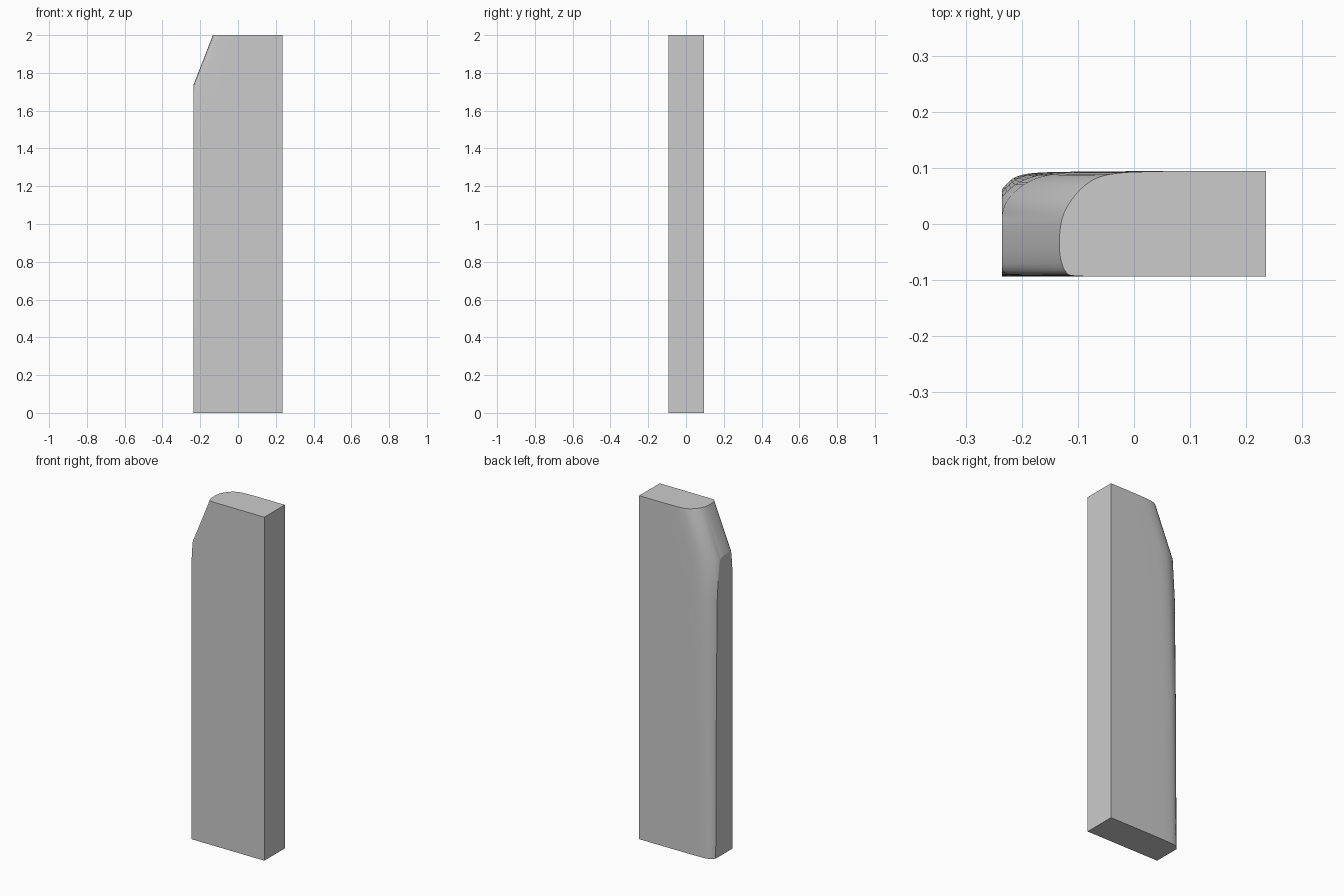
import bpy, bmesh
from mathutils import Vector

if "Cube" in bpy.data.objects:
    bpy.data.objects.remove(bpy.data.objects["Cube"])

LEFT, RIGHT = -0.235, 0.235
YS = [.0945, .0935, .0915, .085, .070, .042, .010, -.03, -.065, -.087, -.0925, -.0935]
# x of the rounded nose at each y, per height
SECTIONS = [
    (0.0, [.08, -.08, -.17, -.208, -.228, -.25, -.262, -.27, -.275, -.275, -.275, -.20]),
    (0.9, [.08, -.08, -.16, -.198, -.223, -.245, -.258, -.265, -.27, -.27, -.265, -.20]),
    (1.5, [.08, -.08, -.14, -.178, -.212, -.240, -.252, -.256, -.256, -.252, -.240, -.18]),
    (1.73, [.08, -.07, -.12, -.163, -.197, -.226, -.236, -.238, -.237, -.230, -.205, -.15]),
    (2.0, [.08, .03, -.02, -.058, -.086, -.112, -.128, -.133, -.130, -.120, -.104, -.05]),
]


def smooth_curve(pts, steps=4):
    """Catmull-Rom resampling of an open line."""
    p = [pts[0]] + pts + [pts[-1]]
    out = []
    for i in range(1, len(p) - 2):
        a, b, c, d = p[i - 1:i + 3]
        for k in range(steps):
            t = k / steps
            out.append(0.5 * (2 * b + (c - a) * t + (2 * a - 5 * b + 4 * c - d) * t**2
                              + (3 * b - a - 3 * c + d) * t**3))
    return out + [pts[-1]]


# Loft the rounded nose through all heights
bm = bmesh.new()
rings = []
for z, xs in SECTIONS:
    nose = smooth_curve([Vector((x, y, z)) for x, y in zip(xs, YS)])
    outline = [Vector((RIGHT, .0945, z))] + nose + [Vector((RIGHT, -.0935, z))]
    rings.append([bm.verts.new(v) for v in outline])
n = len(rings[0])
for lo, hi in zip(rings, rings[1:]):
    for i in range(n):
        j = (i + 1) % n
        bm.faces.new((lo[i], lo[j], hi[j], hi[i]))
bm.faces.new(rings[0])
bm.faces.new(rings[-1])

# Slice the nose flat on the left side
bmesh.ops.bisect_plane(bm, geom=bm.verts[:] + bm.edges[:] + bm.faces[:], dist=1e-5,
                       plane_co=(LEFT, 0, 0), plane_no=(-1, 0, 0), clear_outer=True)
bmesh.ops.holes_fill(bm, edges=[e for e in bm.edges if e.is_boundary], sides=0)
bmesh.ops.recalc_face_normals(bm, faces=bm.faces[:])

# Flat ends and cut, smooth rounded sides
bm.normal_update()
flat = set()
for f in bm.faces:
    xs = [v.co.x for v in f.verts]
    if abs(f.normal.z) > .9 or max(xs) < LEFT + 1e-4 or min(xs) > RIGHT - 1e-4:
        flat.add(f)
    f.smooth = f not in flat
for e in bm.edges:
    e.smooth = not any(f in flat for f in e.link_faces)

mesh = bpy.data.meshes.new("plank")
bm.to_mesh(mesh)
bm.free()
plank = bpy.data.objects.new("plank", mesh)
bpy.context.collection.objects.link(plank)
